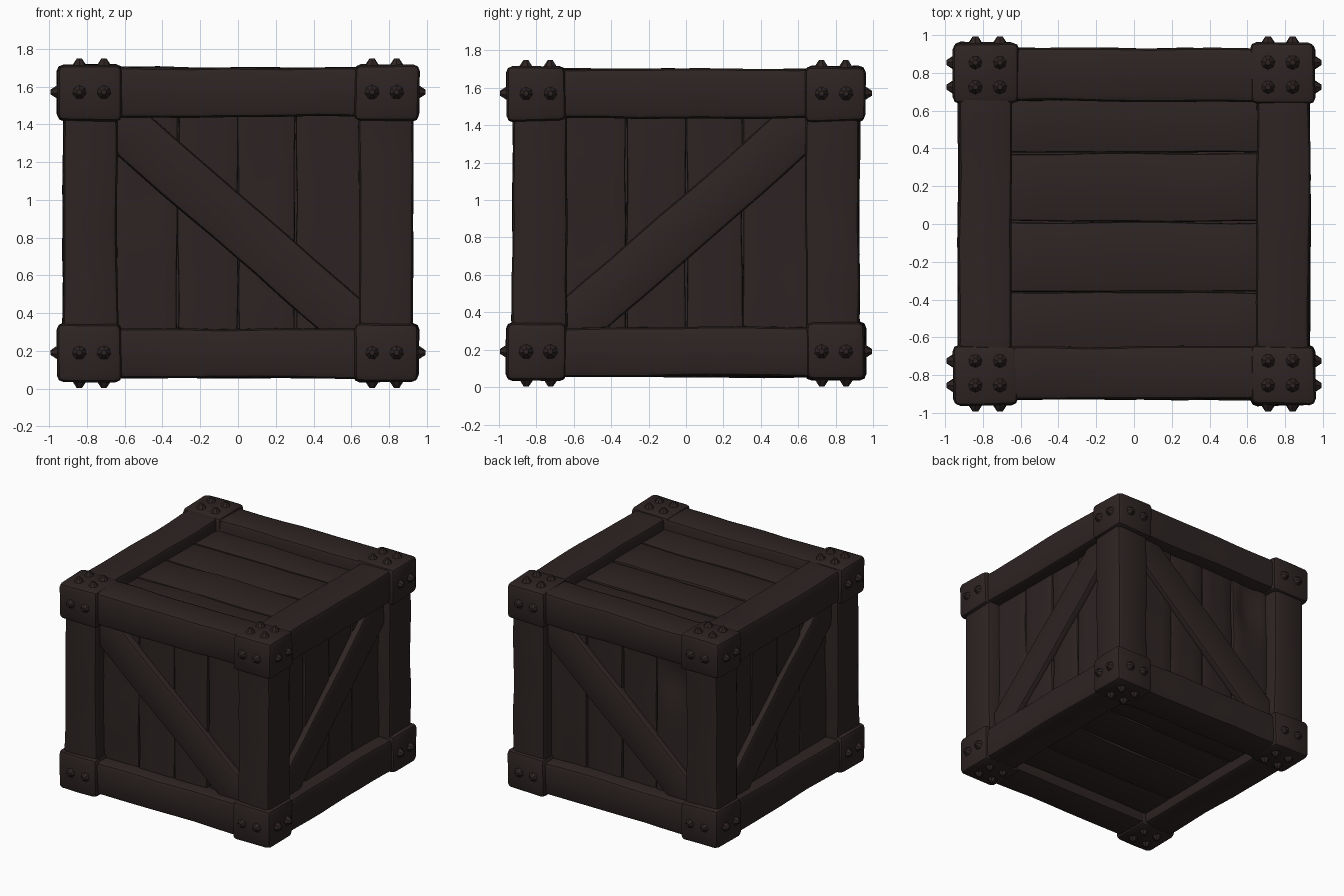
import bpy, bmesh, math, random
from mathutils import Vector, Matrix, noise

if "Cube" in bpy.data.objects:
    bpy.data.objects.remove(bpy.data.objects["Cube"])

random.seed(4)
wood = bpy.data.materials.new("dark brown wood")
wood.diffuse_color = (0.027, 0.0175, 0.0170, 1)
wood.use_nodes = True
wood.node_tree.nodes["Principled BSDF"].inputs["Base Color"].default_value = wood.diffuse_color


def finish(bm, name):
    me = bpy.data.meshes.new(name)
    bm.to_mesh(me)
    bm.free()
    me.materials.append(wood)
    ob = bpy.data.objects.new(name, me)
    bpy.context.collection.objects.link(ob)
    return ob


def block(name, lo, hi, bevel=0.02, wobble=0.008, mat=Matrix(), step=0.16, dent=None):
    """Worn, bevelled block between two corners, slightly warped."""
    lo, hi = Vector(lo), Vector(hi)
    size = hi - lo
    bm = bmesh.new()
    bmesh.ops.create_cube(bm, size=1)
    for v in bm.verts:
        v.co = Vector(a * b for a, b in zip(v.co, size)) + (lo + hi) / 2
    bmesh.ops.bevel(bm, geom=bm.edges[:], offset=bevel, segments=2,
                    affect='EDGES', profile=0.5)
    for ax in range(3):
        n = int(size[ax] / step)
        for i in range(1, n):
            co, no = Vector(lo), Vector((0, 0, 0))
            co[ax] += size[ax] * i / n
            no[ax] = 1
            bmesh.ops.bisect_plane(bm, geom=bm.verts[:] + bm.edges[:] + bm.faces[:],
                                   plane_co=co, plane_no=no)
    bm.transform(mat)
    seed = Vector((random.uniform(0, 50), random.uniform(0, 50), 0))
    for v in bm.verts:
        if dent:
            d, depth, radius = Vector(dent[0]), dent[1], dent[2]
            if v.co.y > d.y - 0.03:
                r = math.hypot(v.co.x - d.x, (v.co.z - d.z) * 0.6)
                v.co.y -= depth * math.exp(-(r / radius) ** 2)
        v.co += noise.noise_vector(v.co * 2.5 + seed) * wobble
    bmesh.ops.recalc_face_normals(bm, faces=bm.faces[:])
    return finish(bm, name)


Z0, Z1 = 0.055, 1.70      # frame bottom and top
IN, OUT = 0.638, 0.927    # frame inner and outer reach
SIDES = ["front", "right", "back", "left"]

# closed core behind the planks
block("inner_core", (-0.75, -0.75, 0.2), (0.75, 0.75, 1.56), wobble=0)

for k, side in enumerate(SIDES):
    rot = Matrix.Rotation(k * math.pi / 2, 4, 'Z')
    # corner post
    block(side + "_post", (-OUT, -OUT, 0.2), (-IN, -IN, 1.56), 0.03, 0.012, rot)
    # top and bottom rails
    block(side + "_top_rail", (-0.75, -OUT - 0.003, 1.44), (0.75, -IN - 0.012, Z1), 0.03, 0.012, rot)
    block(side + "_bottom_rail", (-0.75, -OUT - 0.003, Z0), (0.75, -IN - 0.012, 0.32), 0.03, 0.012, rot)
    # vertical planks
    cuts = [-0.68, -0.32, 0.0, 0.305, 0.68]
    for i in range(4):
        d = random.uniform(-0.006, 0.006)
        block(f"{side}_plank_{i + 1}", (cuts[i] + 0.003, -0.822 + d, 0.25),
              (cuts[i + 1] - 0.003, -0.72, 1.5), 0.012, 0.008, rot, 0.08,
              ((-0.47, 0.82, 1.25), 0.055, 0.10) if side == "back" else None)
    # diagonal brace, mirrored on alternate sides
    tilt = math.radians(41) * (1 if k % 2 == 0 else -1)
    m = rot @ Matrix.Translation((0, -0.83, 0.86)) @ Matrix.Rotation(tilt, 4, 'Y')
    block(side + "_brace", (-0.92, -0.04, -0.135), (0.92, 0.05, 0.135), 0.022, 0.008, m)

# lid and base planks running along x
rows = [-0.69, -0.36, 0.01, 0.375, 0.69]
for name, a, b in (("lid", 1.52, 1.61), ("base", 0.145, 0.235)):
    for i in range(4):
        d = random.uniform(-0.006, 0.006)
        block(f"{name}_plank_{i + 1}", (-0.7, rows[i] + 0.003, a + d),
              (0.7, rows[i + 1] - 0.003, b + d), 0.014, 0.01)


def rivets(name, spots):
    """Faceted studs at (position, outward direction)."""
    bm = bmesh.new()
    for p, n in spots:
        q = Vector(n).to_track_quat('Z', 'Y').to_matrix().to_4x4()
        m = Matrix.Translation(Vector(p) + Vector(n) * 0.012) @ q
        bmesh.ops.create_cone(bm, cap_ends=True, segments=7, radius1=0.048,
                              radius2=0.014, depth=0.05, matrix=m)
    return finish(bm, name)


# corner caps with studs
for sx in (-1, 1):
    for sy in (-1, 1):
        for sz, level in ((-1, "bottom"), (1, "top")):
            z_in, z_out = (0.345, 0.036) if sz < 0 else (1.42, 1.715)
            name = f"{level}_{'front' if sy < 0 else 'back'}_{'left' if sx < 0 else 'right'}"
            xs, ys, zs = sorted((sx * 0.615, sx * 0.957)), sorted((sy * 0.64, sy * 0.96)), sorted((z_in, z_out))
            block(name + "_cap", (xs[0], ys[0], zs[0]), (xs[1], ys[1], zs[1]), 0.035, 0.01)
            zr = 0.19 if sz < 0 else 1.57
            spots = []
            for o in (-0.065, 0.065):
                spots.append(((sx * 0.955, sy * 0.79 + o, zr), (sx, 0, 0)))
                spots.append(((sx * 0.775 + o, sy * 0.957, zr), (0, sy, 0)))
                for o2 in (-0.065, 0.065):
                    spots.append(((sx * 0.775 + o, sy * 0.79 + o2, z_out - sz * 0.004), (0, 0, sz)))
            rivets(name + "_studs", spots)

# smooth shading with crisp edges
bpy.ops.object.select_all(action='SELECT')
bpy.context.view_layer.objects.active = bpy.data.objects["inner_core"]
bpy.ops.object.shade_smooth_by_angle(angle=math.radians(40))
